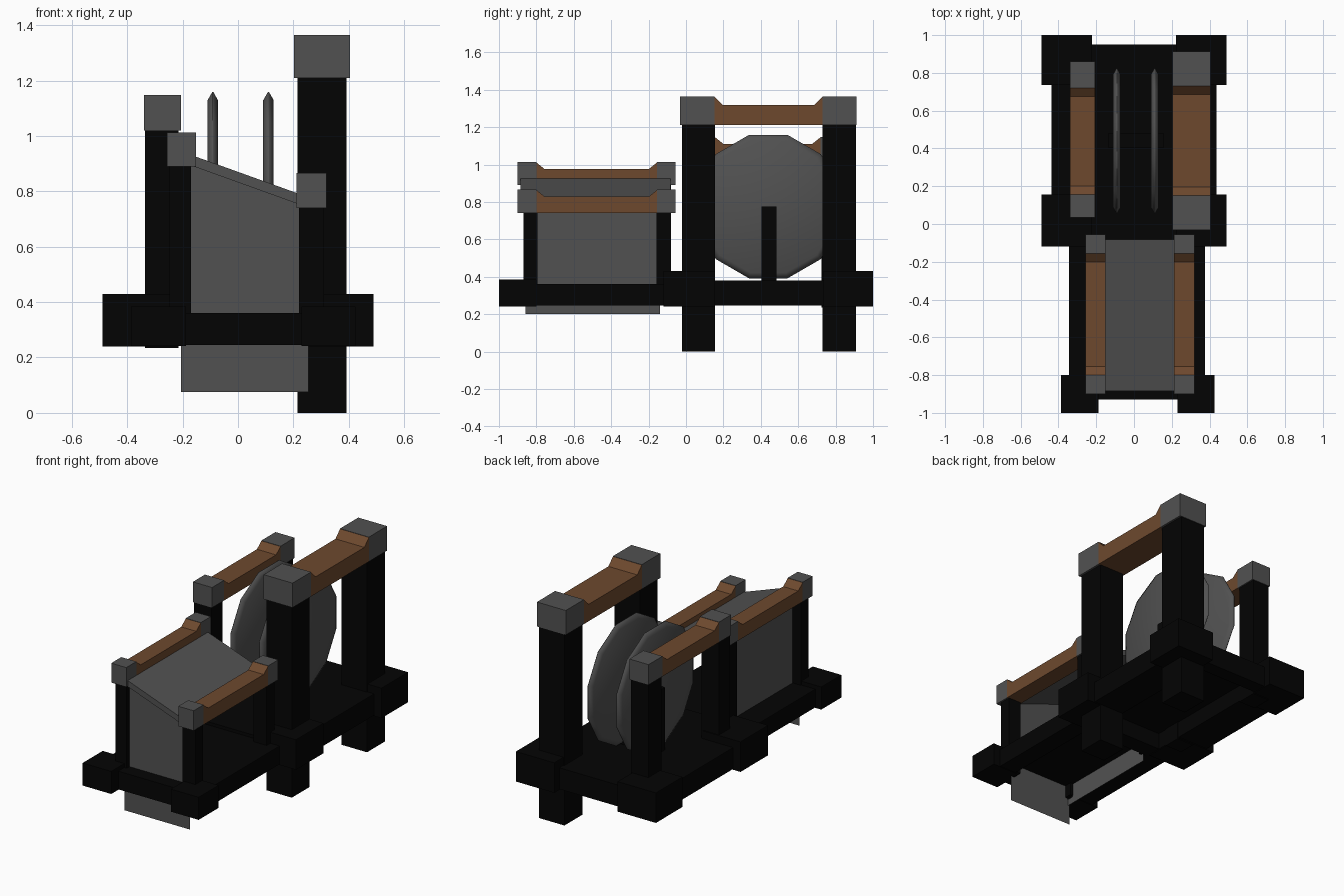
import bpy, bmesh, math

if "Cube" in bpy.data.objects:
    bpy.data.objects.remove(bpy.data.objects["Cube"])


def material(name, rgb):
    m = bpy.data.materials.new(name)
    m.diffuse_color = (*rgb, 1)
    m.use_nodes = True
    m.node_tree.nodes["Principled BSDF"].inputs["Base Color"].default_value = m.diffuse_color
    return m


BLACK = material("black timber", (0.0012, 0.0012, 0.0012))
GREY = material("grey stone", (0.083, 0.083, 0.083))
BROWN = material("brown wood", (0.155, 0.066, 0.027))


def mesh_object(name, verts, faces, mat):
    me = bpy.data.meshes.new(name)
    me.from_pydata(verts, [], faces)
    bm = bmesh.new()
    bm.from_mesh(me)
    bmesh.ops.recalc_face_normals(bm, faces=bm.faces)
    bm.to_mesh(me)
    bm.free()
    me.materials.append(mat)
    ob = bpy.data.objects.new(name, me)
    bpy.context.collection.objects.link(ob)
    return ob


def loft(name, rings, mat):
    """Skin equal-length rings and cap both ends."""
    n = len(rings[0])
    verts = [p for r in rings for p in r]
    faces = [list(range(n)), [(len(rings) - 1) * n + i for i in range(n)]]
    for k in range(len(rings) - 1):
        for i in range(n):
            j = (i + 1) % n
            faces.append([k * n + i, k * n + j, (k + 1) * n + j, (k + 1) * n + i])
    return mesh_object(name, verts, faces, mat)


def box(name, x, y, z, mat):
    return loft(name, [[(x[0], y[0], h), (x[1], y[0], h), (x[1], y[1], h), (x[0], y[1], h)] for h in z], mat)


def along_y(name, profile, y, mat):
    return loft(name, [[(px, d, pz) for px, pz in profile] for d in y], mat)


def along_x(name, profile, x, mat):
    return loft(name, [[(d, py, pz) for py, pz in profile] for d in x], mat)


def railing(name, x, y, z, mid, px, py, base):
    """Two posts with grey caps and a brown beam dipping between them.
    y = the four cap limits, py = the four post limits."""
    for k, end in enumerate(("front", "back")):
        box(f"{name}_{end}_cap", x, y[2 * k:2 * k + 2], z, GREY)
        box(f"{name}_{end}_post", px, py[2 * k:2 * k + 2], (base, z[0] + 0.002), BLACK)
    a, b = y[1], y[2]
    along_x(f"{name}_beam", [(a, z[0]), (b, z[0]), (b, z[1] - 0.002), (b - 0.045, mid),
                             (a + 0.045, mid), (a, z[1] - 0.002)], x, BROWN)


def hollow_base(name, x, y, ix, iy, z):
    """Deck on a rim of four beams, open underneath."""
    box(f"{name}_deck", x, y, (z[1] - 0.03, z[1]), BLACK)
    zz = (z[0], z[1] - 0.03)
    box(f"{name}_left_beam", (x[0], ix[0]), y, zz, BLACK)
    box(f"{name}_right_beam", (ix[1], x[1]), y, zz, BLACK)
    box(f"{name}_front_beam", ix, (y[0], iy[0]), zz, BLACK)
    box(f"{name}_back_beam", ix, (iy[1], y[1]), zz, BLACK)


# Base frames
hollow_base("rear_base", (-0.438, 0.438), (-0.12, 0.95), (-0.22, 0.22), (-0.03, 0.86), (0.245, 0.38))
hollow_base("front_base", (-0.345, 0.375), (-0.93, -0.12), (-0.205, 0.255), (-0.86, -0.14), (0.245, 0.36))

# Corner blocks
for y in ((-0.12, 0.155), (0.735, 1.0)):
    for x in ((-0.49, -0.222), (0.222, 0.49)):
        box("rear_corner_block", x, y, (0.24, 0.43), BLACK)
for x in ((-0.387, -0.187), (0.23, 0.425)):
    box("front_corner_block", x, (-1.0, -0.8), (0.242, 0.385), BLACK)

# Tall right and lower left railings beside the wheels
railing("tall_right", (0.203, 0.405), (-0.033, 0.152, 0.73, 0.912), (1.21, 1.365), 1.317,
        (0.215, 0.392), (-0.022, 0.155, 0.73, 0.908), 0.0)
railing("low_left", (-0.34, -0.206), (0.035, 0.155, 0.72, 0.86), (1.02, 1.148), 1.11,
        (-0.335, -0.215), (0.04, 0.15, 0.725, 0.855), 0.235)

# Hopper railings, left higher than right
railing("hopper_left", (-0.257, -0.152), (-0.9, -0.8, -0.155, -0.055), (0.89, 1.013), 0.975,
        (-0.247, -0.17), (-0.87, -0.795, -0.157, -0.08), 0.25)
railing("hopper_right", (0.212, 0.32), (-0.9, -0.8, -0.155, -0.055), (0.74, 0.866), 0.828,
        (0.22, 0.31), (-0.87, -0.795, -0.157, -0.08), 0.25)


def lid_z(x):
    return 0.925 - (x + 0.152) * 0.36


# Hopper: sheet walls on the front and left, open right and back, sloping lid
mesh_object("hopper_front_panel",
            [(-0.205, -0.843, 0.075), (0.255, -0.843, 0.075), (0.255, -0.843, lid_z(0.255) - 0.025),
             (-0.205, -0.843, lid_z(-0.205) - 0.025)], [(0, 1, 2, 3)], GREY)
mesh_object("hopper_left_panel",
            [(-0.19, -0.858, 0.2), (-0.19, -0.14, 0.2), (-0.19, -0.14, 0.91), (-0.19, -0.858, 0.91)],
            [(0, 3, 2, 1)], GREY)
along_y("hopper_lid", [(-0.18, lid_z(-0.18) - 0.038), (0.23, lid_z(0.23) - 0.038),
                       (0.23, lid_z(0.23)), (-0.18, lid_z(-0.18))], (-0.885, -0.083), GREY)

# Two twelve-sided grinding wheels with tapered rims
for name, cx in (("left_wheel", -0.091), ("right_wheel", 0.11)):
    rings = []
    for dx, r in ((-0.019, 0.366), (-0.002, 0.397), (0.002, 0.397), (0.019, 0.366)):
        rings.append([(cx + dx, 0.44 + r * math.cos(a), 0.775 + r * math.sin(a))
                      for a in (math.radians(15 + 30 * i) for i in range(12))])
    wheel = loft(name, rings, GREY)
    bpy.ops.object.select_all(action='DESELECT')
    wheel.select_set(True)
    bpy.context.view_layer.objects.active = wheel
    bpy.ops.object.shade_smooth_by_angle(angle=math.radians(65))

# Axle support through the wheels
box("wheel_support", (-0.135, 0.155), (0.403, 0.483), (0.37, 0.775), BLACK)
